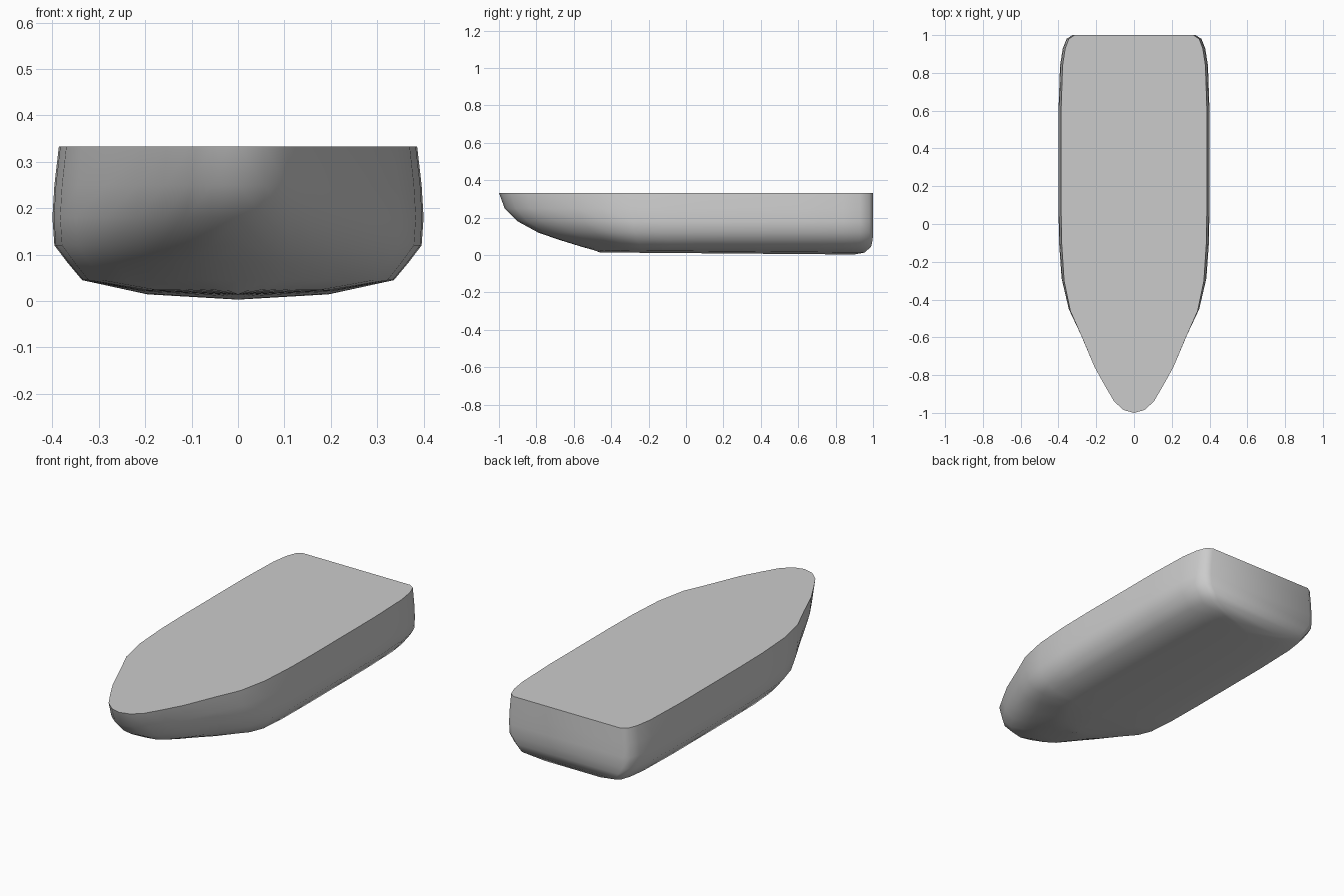
import bpy, bmesh, math

cube = bpy.data.objects.get("Cube")
if cube:
    bpy.data.objects.remove(cube)

# Single hull colour
grey = bpy.data.materials.new("plain_grey")
grey.use_nodes = True
colour = (0.6, 0.6, 0.6, 1)
grey.diffuse_color = colour
grey.node_tree.nodes["Principled BSDF"].inputs["Base Color"].default_value = colour

# Deck half outline from bow to transom: half width, y
outline = [(0, -1), (0.055, -0.985), (0.105, -0.94), (0.155, -0.855), (0.21, -0.755),
           (0.275, -0.6), (0.337, -0.46), (0.37, -0.3), (0.383, -0.1), (0.386, 0.1),
           (0.386, 0.6), (0.378, 0.84), (0.364, 0.93), (0.345, 0.98), (0.315, 1)]

# Waterlines from deck to keel: z, bow y, stern y, width scale
levels = [(0.333, -1, 1, 1), (0.25, -0.97, 1, 1.025), (0.18, -0.9, 1, 1.036),
          (0.12, -0.79, 1, 1.025), (0.082, -0.68, 0.998, 0.95), (0.045, -0.56, 0.99, 0.87),
          (0.014, -0.49, 0.955, 0.52), (0.003, -0.46, 0.9, 0)]

MID_BOW, MID_STERN = -0.2, 0.6


def hull_point(x, y, level, side):
    z, bow, stern, scale = level
    if y < MID_BOW:
        y = MID_BOW + (y - MID_BOW) * (bow - MID_BOW) / (-1 - MID_BOW)
    elif y > MID_STERN:
        y = MID_STERN + (y - MID_STERN) * (stern - MID_STERN) / (1 - MID_STERN)
    if z < 0.03:  # the bottom rises gently towards the bow
        z += 0.011 * (0.9 - y) / 1.36
    return side * x * scale, y, max(z, 0)


# Hull: both sides as grids, then transom and deck
bm = bmesh.new()
sides = {}
for side in (1, -1):
    grid = [[bm.verts.new(hull_point(x, y, lv, side)) for lv in levels] for x, y in outline]
    sides[side] = grid
    for a, b in zip(grid, grid[1:]):
        for j in range(len(levels) - 1):
            bm.faces.new((a[j], b[j], b[j + 1], a[j + 1]))

left, right = sides[1], sides[-1]
for j in range(len(levels) - 1):
    bm.faces.new((left[-1][j], right[-1][j], right[-1][j + 1], left[-1][j + 1]))
bm.faces.new([s[0] for s in left] + [s[0] for s in reversed(right)])

bmesh.ops.remove_doubles(bm, verts=bm.verts, dist=0.0005)
bmesh.ops.recalc_face_normals(bm, faces=bm.faces)
mesh = bpy.data.meshes.new("hull")
bm.to_mesh(mesh)
bm.free()

hull = bpy.data.objects.new("hull", mesh)
bpy.context.collection.objects.link(hull)
mesh.materials.append(grey)
bpy.ops.object.select_all(action="DESELECT")
hull.select_set(True)
bpy.context.view_layer.objects.active = hull
bpy.ops.object.shade_smooth_by_angle(angle=math.radians(50))
